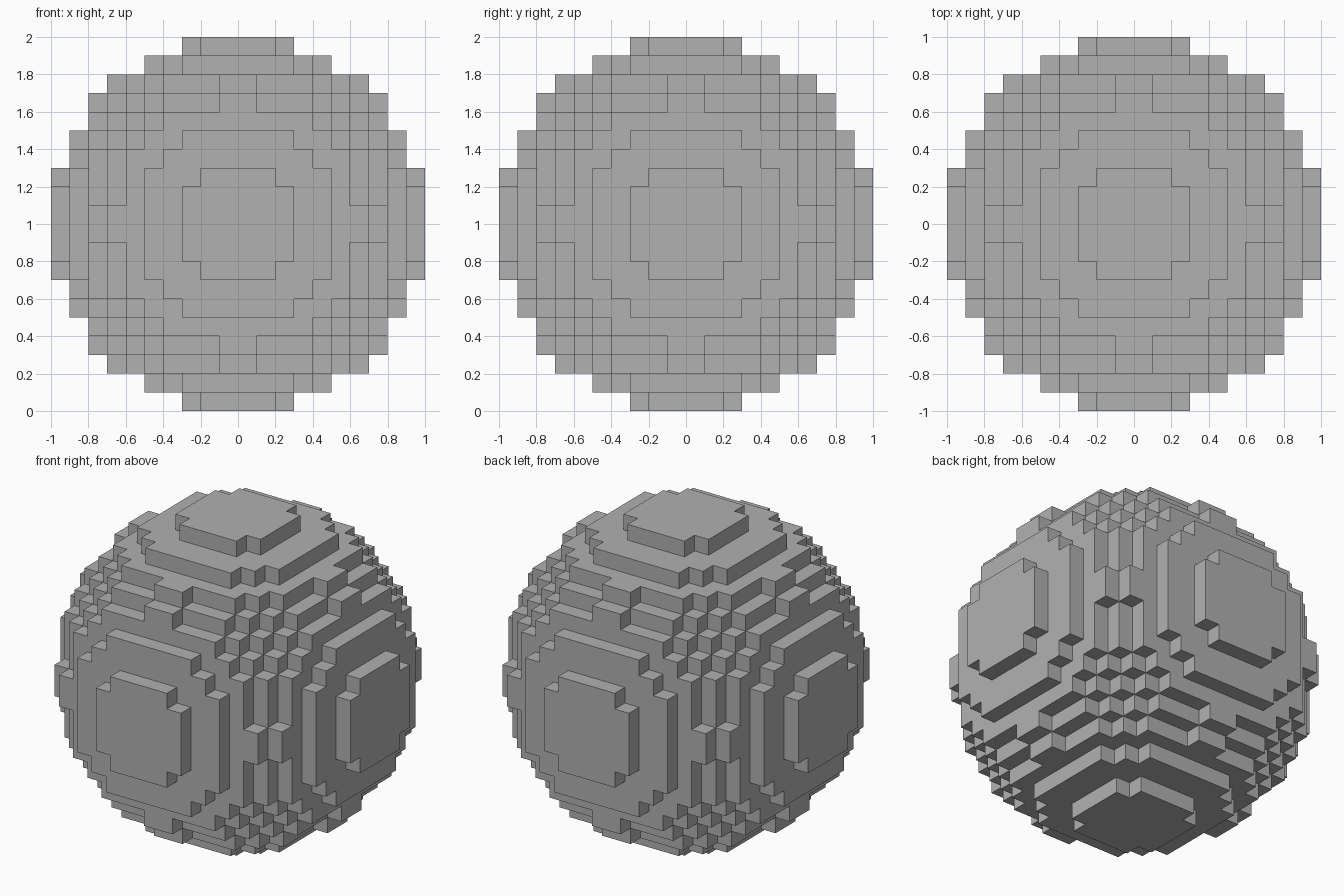
import bpy
import bmesh
from itertools import product
from mathutils import Vector

RADIUS = 10          # in blocks
BLOCK = 0.1          # edge length of one block

cube = bpy.data.objects.get("Cube")
if cube:
    bpy.data.objects.remove(cube, do_unlink=True)


def solid(centre):
    """A block is filled when its centre lies within the ball."""
    return centre.length <= RADIUS


# Outer faces of the block ball: one square wherever a filled block meets air
bm = bmesh.new()
steps = [i + 0.5 for i in range(-RADIUS, RADIUS)]
axes = [Vector(row) for row in ((1, 0, 0), (0, 1, 0), (0, 0, 1))]
for cell in product(steps, repeat=3):
    centre = Vector(cell)
    if not solid(centre):
        continue
    for axis in range(3):
        u, v = axes[(axis + 1) % 3] / 2, axes[(axis + 2) % 3] / 2
        for sign in (-1, 1):
            normal = axes[axis] * sign
            if solid(centre + normal):
                continue
            middle = centre + normal / 2
            w = v * sign
            corners = (-u - w, u - w, u + w, w - u)
            bm.faces.new([bm.verts.new((middle + c) * BLOCK) for c in corners])

# Weld the squares and merge each flat terrace into one face
bmesh.ops.remove_doubles(bm, verts=bm.verts, dist=BLOCK / 100)
bmesh.ops.dissolve_limit(bm, angle_limit=0.01, verts=bm.verts, edges=bm.edges)
bmesh.ops.translate(bm, verts=bm.verts, vec=(0, 0, RADIUS * BLOCK))

mesh = bpy.data.meshes.new("block_sphere")
bm.to_mesh(mesh)
bm.free()
sphere = bpy.data.objects.new("block_sphere", mesh)
bpy.context.collection.objects.link(sphere)

# Plain grey surface
grey = bpy.data.materials.new("plain_grey")
grey.use_nodes = True
colour = (0.44, 0.44, 0.44, 1)
grey.diffuse_color = colour
for node in grey.node_tree.nodes:
    if node.type == "BSDF_PRINCIPLED":
        node.inputs["Base Color"].default_value = colour
mesh.materials.append(grey)
